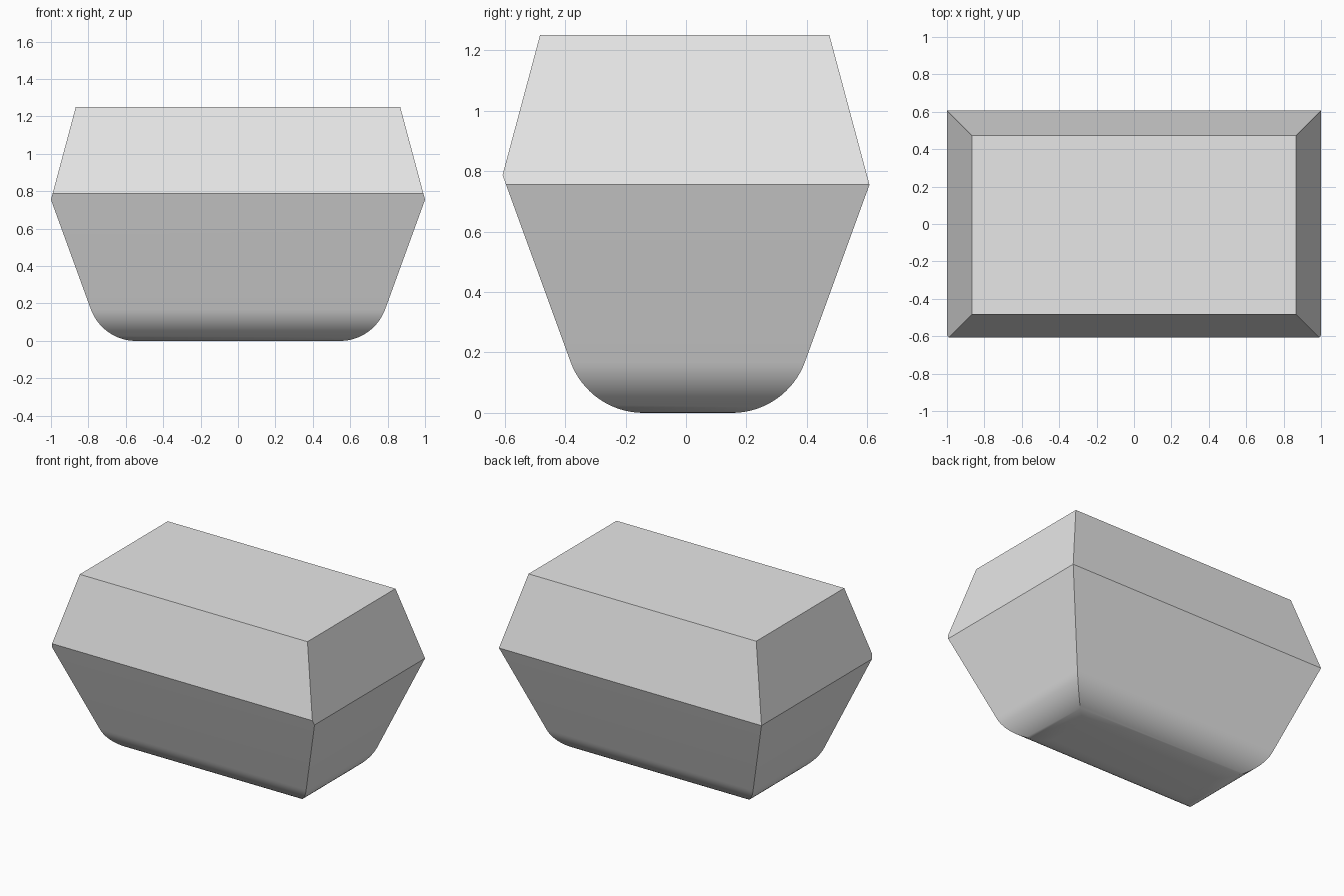
import bpy, bmesh, math

if "Cube" in bpy.data.objects:
    bpy.data.objects.remove(bpy.data.objects["Cube"])

HX, HY, TOP = 1.0, 0.607, 1.25       # half sizes and height
RIM, RIM_FRONT = 0.755, 0.787        # rim height on three sides / on the front
UP, LOW = math.tan(math.radians(15)), math.tan(math.radians(20))
R, STEPS = 0.257, 16                 # rounding of the bottom edges


def ring(x, front, back, z):
    return [(sx * x, y, z) for sx in (-1, 1) for y in (-front, back)]


# Rounded bottom: the same arc inset on all four walls
foot_x = HX - RIM * LOW
foot_back = HY - RIM * LOW
foot_front = HY - RIM_FRONT * LOW
tangent = R * math.tan(math.radians(35))
points = []
for i in range(STEPS + 1):
    a = math.radians(70) * i / STEPS
    out = R * math.sin(a) - tangent
    points += ring(foot_x + out, foot_front + out, foot_back + out,
                   R * (1 - math.cos(a)))

# Rim: the front edge sits a little higher than the other three
rise = RIM_FRONT - RIM
points += ring(HX, HY - rise * LOW, HY, RIM)
points += [(s * (HX - rise * UP), -HY, RIM_FRONT) for s in (-1, 1)]

# Flat top
points += ring(HX - (TOP - RIM) * UP, HY - (TOP - RIM_FRONT) * UP,
               HY - (TOP - RIM) * UP, TOP)

# Convex body with flat panels merged
bm = bmesh.new()
for p in points:
    bm.verts.new(p)
bmesh.ops.convex_hull(bm, input=bm.verts[:])
bmesh.ops.dissolve_limit(bm, angle_limit=math.radians(0.5),
                         verts=bm.verts[:], edges=bm.edges[:])
bmesh.ops.recalc_face_normals(bm, faces=bm.faces[:])
mesh = bpy.data.meshes.new("tapered_body")
bm.to_mesh(mesh)
bm.free()

grey = bpy.data.materials.new("light grey")
grey.diffuse_color = (0.8, 0.8, 0.8, 1)
grey.use_nodes = True
grey.node_tree.nodes["Principled BSDF"].inputs["Base Color"].default_value = grey.diffuse_color
mesh.materials.append(grey)
body = bpy.data.objects.new("tapered_body", mesh)
bpy.context.collection.objects.link(body)
bpy.context.view_layer.objects.active = body
body.select_set(True)
bpy.ops.object.shade_smooth_by_angle(angle=math.radians(30))
